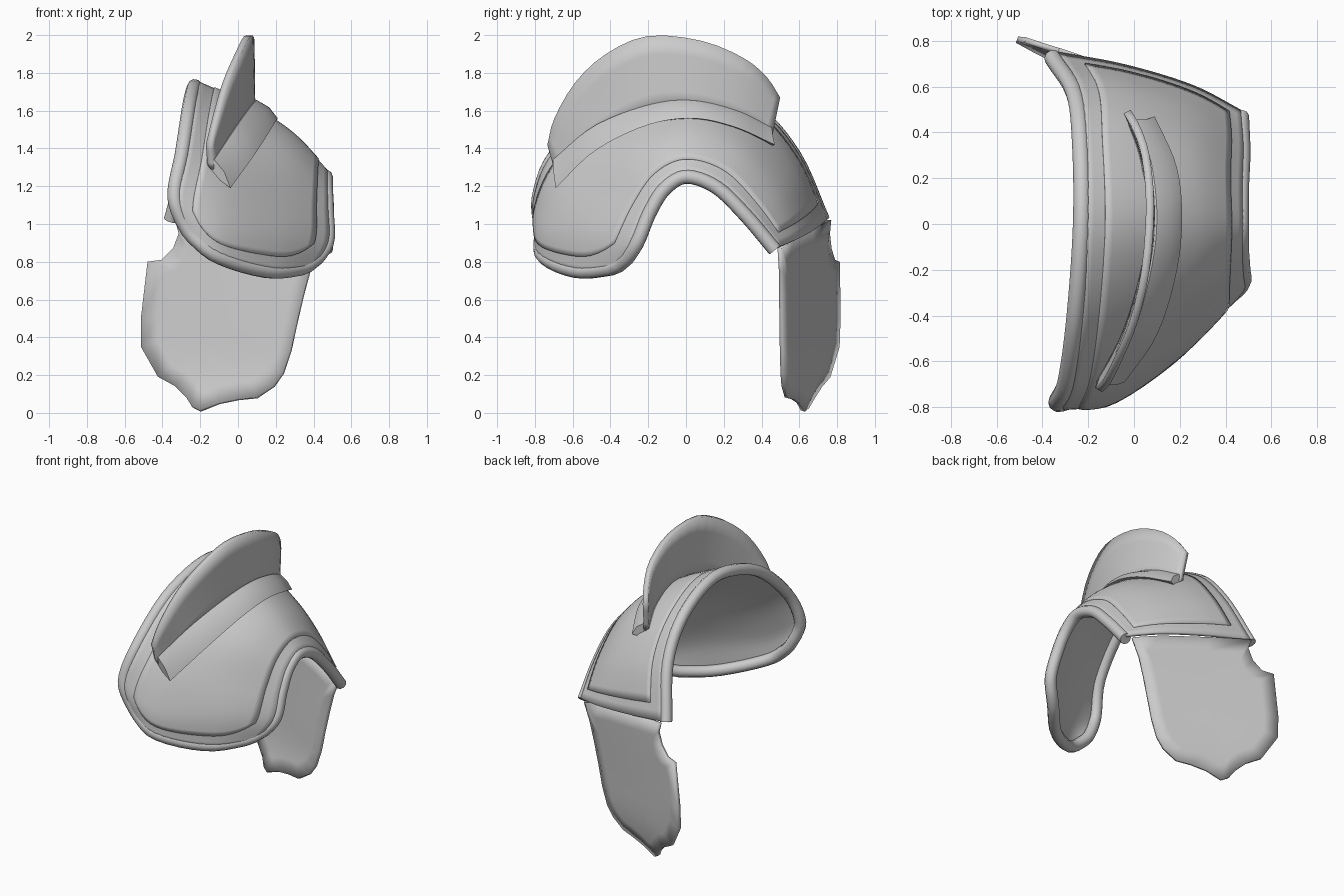
import bpy
from mathutils import Vector

if "Cube" in bpy.data.objects:
    bpy.data.objects.remove(bpy.data.objects["Cube"])

# Shell stations, front hem to back hem; each runs neck edge -> arm edge
ST = [
    [(-.28, -.79, .96), (-.10, -.775, .83), (.18, -.585, .75), (.40, -.355, .77)],
    [(-.33, -.80, 1.15), (-.08, -.75, 1.0), (.22, -.535, .95), (.485, -.275, .90)],
    [(-.285, -.70, 1.385), (-.04, -.62, 1.245), (.24, -.42, 1.155), (.485, -.205, 1.07)],
    [(-.245, -.405, 1.645), (0, -.36, 1.495), (.265, -.245, 1.38), (.48, -.12, 1.20)],
    [(-.22, 0, 1.75), (.03, 0, 1.635), (.28, 0, 1.475), (.48, 0, 1.265)],
    [(-.225, .36, 1.625), (.01, .34, 1.525), (.265, .27, 1.40), (.48, .165, 1.21)],
    [(-.255, .59, 1.375), (.01, .555, 1.285), (.27, .465, 1.18), (.485, .325, 1.06)],
    [(-.35, .745, 1.03), (-.05, .69, .98), (.25, .60, .925), (.475, .485, .875)],
]


def spline(pts, u):
    """Catmull-Rom through pts, u in 0..1."""
    p = [Vector(q) for q in pts]
    p = [2 * p[0] - p[1]] + p + [2 * p[-1] - p[-2]]
    n = len(p) - 3
    i = min(int(u * n), n - 1)
    f = u * n - i
    a, b, c, d = p[i:i + 4]
    return .5 * (2 * b + (c - a) * f + (2 * a - 5 * b + 4 * c - d) * f * f
                 + (3 * b - a - 3 * c + d) * f ** 3)


def surf(t, s):
    return spline([spline(row, s) for row in ST], t)


def normal(t, s):
    """Outward normal of the shell."""
    e = .004
    t, s = min(max(t, e), 1 - e), min(max(s, e), 1 - e)
    return (surf(t, s + e) - surf(t, s - e)).cross(surf(t + e, s) - surf(t - e, s)).normalized()


def finish(ob, angle=.6):
    bpy.ops.object.select_all(action='DESELECT')
    ob.select_set(True)
    bpy.context.view_layer.objects.active = ob
    bpy.ops.object.shade_smooth_by_angle(angle=angle)


def make(name, verts, faces, thick=0):
    me = bpy.data.meshes.new(name)
    me.from_pydata(verts, [], faces)
    me.update()
    ob = bpy.data.objects.new(name, me)
    bpy.context.collection.objects.link(ob)
    if thick:
        m = ob.modifiers.new("thickness", 'SOLIDIFY')
        m.thickness, m.offset = thick, 0
    finish(ob)
    return ob


def grid(name, rows, thick=0, closed=False):
    n, w = len(rows), len(rows[0])
    faces = [(i * w + j, i * w + (j + 1) % w, (i + 1) * w + (j + 1) % w, (i + 1) * w + j)
             for i in range(n - 1) for j in range(w if closed else w - 1)]
    if closed:
        faces += [tuple(range(w))[::-1], tuple((n - 1) * w + j for j in range(w))]
    return make(name, [v for r in rows for v in r], faces, thick)


# Shell
N, M = 42, 18
grid("shoulder_shell", [[surf(i / N, j / M) for j in range(M + 1)] for i in range(N + 1)], .02)

# Thin raised panel with rounded front corners
rows = []
for i in range(N + 1):
    row = []
    for j in range(M + 1):
        k = j / M
        t0 = .055 + .07 * abs(2 * k - 1) ** 5
        t = t0 + (.96 - t0) * i / N
        s = .12 + .77 * k
        row.append(surf(t, s) + normal(t, s) * .01)
    rows.append(row)
grid("raised_panel", rows, .012)

# Rolled rim tucked under the neck edge, front hem and arm edge
ts = [(1 - i / 36, 0) for i in range(35)] + [(.012, .03)]
ts += [(0, .08 + .84 * i / 12) for i in range(13)] + [(.012, .97)]
ts += [(i / 36, 1) for i in range(2, 37)]
path = [surf(t, s) - normal(t, s) * .022 for t, s in ts]
cu = bpy.data.curves.new("rolled_rim", 'CURVE')
cu.dimensions = '3D'
cu.bevel_depth, cu.bevel_resolution, cu.use_fill_caps = .038, 3, True
sp = cu.splines.new('POLY')
sp.points.add(len(path) - 1)
for p, co in zip(sp.points, path):
    p.co = (*co, 1)
rim = bpy.data.objects.new("rolled_rim", cu)
bpy.context.collection.objects.link(rim)
bpy.context.view_layer.update()
bpy.ops.object.select_all(action='DESELECT')
rim.select_set(True)
bpy.context.view_layer.objects.active = rim
bpy.ops.object.convert(target='MESH')
finish(bpy.context.object, .9)

# Upright crest fin: lower and upper edges, plan curve shared through y
LOW = [(-.145, -.69, 1.29), (-.03, -.47, 1.46), (.05, -.2, 1.58), (.075, .03, 1.60),
       (.05, .27, 1.55), (-.01, .45, 1.46)]
TOP = [(-.155, -.725, 1.42), (-.12, -.69, 1.56), (-.065, -.58, 1.75), (0, -.42, 1.90), (.05, -.2, 1.995),
       (.07, .08, 1.97), (.05, .3, 1.88), (.01, .42, 1.78), (-.03, .49, 1.67)]
rows = []
for i in range(25):
    a, b = spline(LOW, i / 24), spline(TOP, i / 24)
    rows.append([a.lerp(b, k / 4) for k in range(5)])
grid("crest_fin", rows, .035)

# Flared wedge flange along the fin foot
UP = [(-.125, -.705, 1.34), (-.005, -.485, 1.52), (.075, -.2, 1.63), (.10, .03, 1.655),
      (.075, .27, 1.60), (.01, .455, 1.51)]
OUT = [(-.04, -.69, 1.19), (.10, -.485, 1.385), (.185, -.215, 1.52), (.21, .03, 1.56),
       (.185, .255, 1.515), (.09, .47, 1.42)]
rows = []
for i in range(25):
    u, o, l = (spline(c, i / 24) for c in (UP, OUT, LOW))
    bulge = (u + o) / 2 + Vector((.01, -.004, .01))
    rows.append([u, bulge, o, l + Vector((.04, 0, -.05)), l + Vector((-.02, 0, .03))])
grid("crest_flange", rows, closed=True)

# Hanging back flap: outline in x,z, with a bent plan
OUTLINE = [(-.33, 1.02), (-.05, .975), (.25, .92), (.43, .87), (.38, .75), (.345, .62), (.31, .47), (.28, .33),
           (.24, .21), (.19, .14), (.10, .08), (0, .07), (-.1, .05), (-.2, .01), (-.24, .03), (-.27, .08),
           (-.33, .14), (-.42, .19), (-.51, .35), (-.51, .5), (-.475, .8), (-.4, .81), (-.34, .87), (-.31, .95)]


def hang(x, z):
    q = min(max(0, .9 - z) / .5, 1)
    return Vector((x, .645 - .03 * q - (.34 + .03 * q) * x - .075 * (max(0, .5 - z) / .5) ** 3, z))


C = (-.07, .5)
rings = [[hang(C[0] + (x - C[0]) * k, C[1] + (z - C[1]) * k) for x, z in OUTLINE] for k in (1, .8, .55, .3, .1)]
n, R = len(OUTLINE), len(rings)
faces = [(r * n + j, r * n + (j + 1) % n, (r + 1) * n + (j + 1) % n, (r + 1) * n + j)
         for r in range(R - 1) for j in range(n)] + [tuple((R - 1) * n + j for j in range(n))]
make("back_flap", [v for r in rings for v in r], faces, .025)
